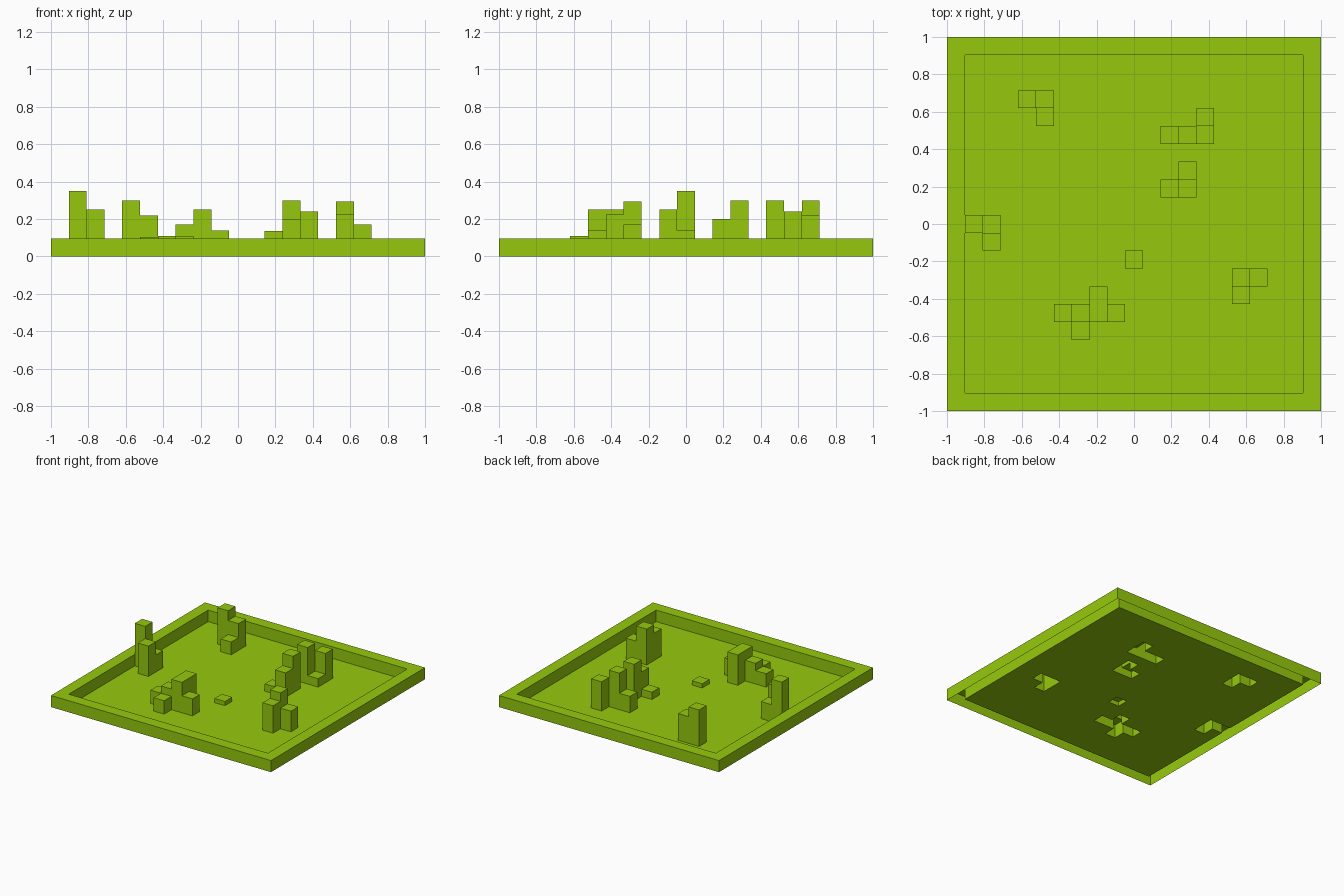
import bpy, bmesh

if "Cube" in bpy.data.objects:
    bpy.data.objects.remove(bpy.data.objects["Cube"])

N = 21                 # cells per side, outer ring is the border
U = 2 / N              # cell size
R = N // 2             # border ring index

# heights of the raised blocks, keyed by cell (column, row) from the centre
BLOCKS = {
    (-6, 7): .30, (-5, 7): .22, (-5, 6): .105,
    (2, 5): .135, (3, 5): .30, (4, 5): .07, (4, 6): .24,
    (2, 2): .06, (3, 2): .20, (3, 3): .30,
    (-9, 0): .35, (-8, 0): .14, (-8, -1): .25,
    (0, -2): .035,
    (6, -3): .295, (7, -3): .17, (6, -4): .225,
    (-4, -5): .11, (-3, -5): .17, (-3, -6): .11,
    (-2, -5): .25, (-2, -4): .25, (-1, -5): .14,
}

mat = bpy.data.materials.new("lime")
mat.diffuse_color = (0.305, 0.584, 0.004, 1)
mat.use_nodes = True
mat.node_tree.nodes["Principled BSDF"].inputs["Base Color"].default_value = mat.diffuse_color


def height(c):
    if max(abs(c[0]), abs(c[1])) > R:
        return 0
    if max(abs(c[0]), abs(c[1])) == R:
        return U
    return BLOCKS.get(c, 0)


def build(name, cells):
    """Top face per cell, plus walls down to every lower neighbour."""
    bm = bmesh.new()

    def quad(pts):
        bm.faces.new([bm.verts.new(p) for p in pts])

    for i, j in cells:
        x, y, h, r = i * U, j * U, height((i, j)), U / 2
        quad([(x - r, y - r, h), (x + r, y - r, h), (x + r, y + r, h), (x - r, y + r, h)])
        for dx, dy in ((1, 0), (0, 1), (-1, 0), (0, -1)):
            low = height((i + dx, j + dy))
            if low < h - 1e-5:
                ax, ay = x + (dx + dy) * r, y + (dy - dx) * r
                bx, by = x + (dx - dy) * r, y + (dy + dx) * r
                quad([(ax, ay, low), (bx, by, low), (bx, by, h), (ax, ay, h)])
    bmesh.ops.remove_doubles(bm, verts=bm.verts, dist=1e-5)
    me = bpy.data.meshes.new(name)
    bm.to_mesh(me)
    bm.free()
    me.materials.append(mat)
    bpy.context.collection.objects.link(bpy.data.objects.new(name, me))


grid = [(i, j) for i in range(-R, R + 1) for j in range(-R, R + 1)]
ring = [c for c in grid if max(abs(c[0]), abs(c[1])) == R]

# hollow border, thin floor with openings under the blocks, and the blocks
build("border_wall", ring)
build("floor", [c for c in grid if c not in ring and c not in BLOCKS])
build("raised_blocks", list(BLOCKS))
